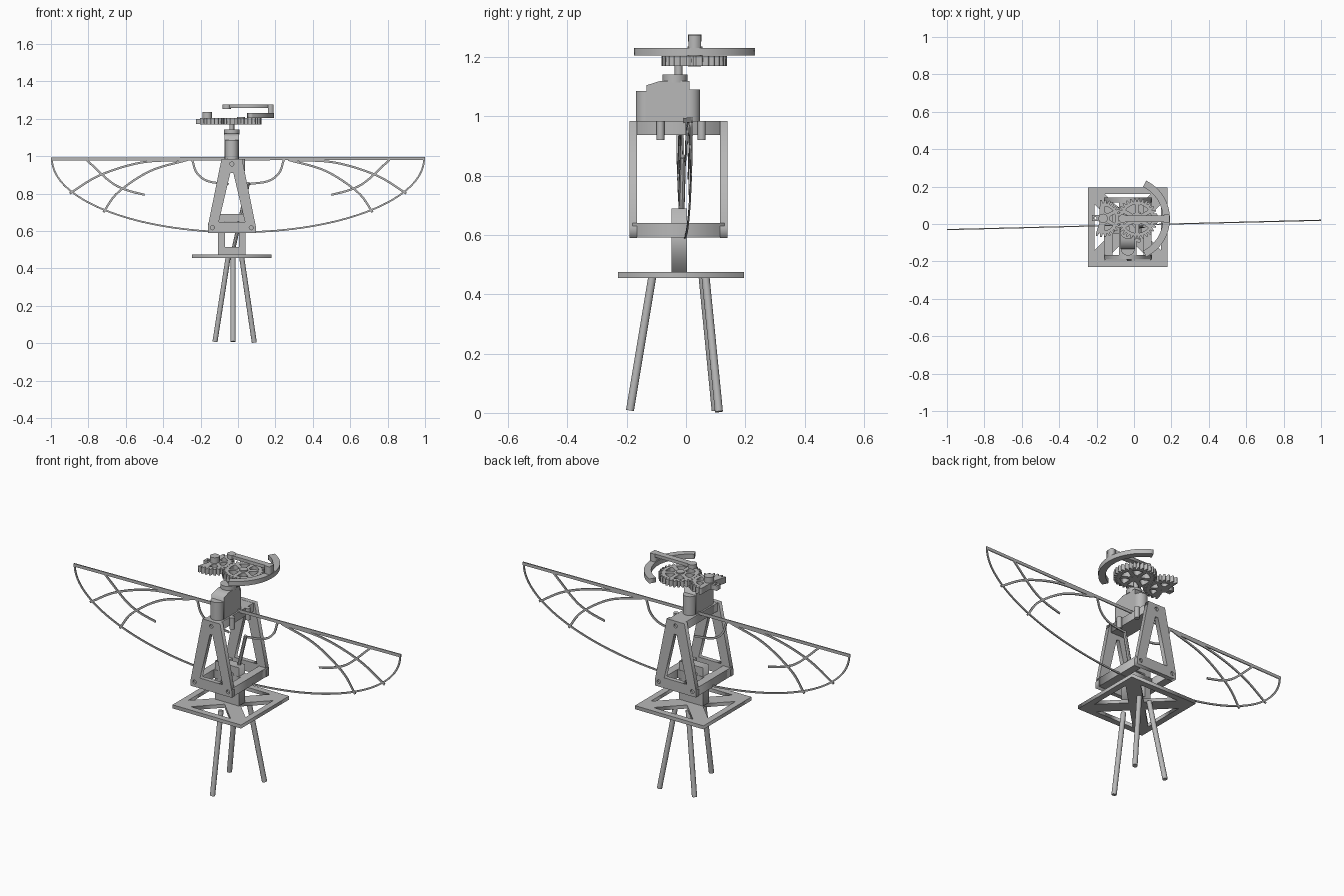
import bpy, math
from mathutils import Matrix, Vector

cube = bpy.data.objects.get("Cube")
if cube:
    bpy.data.objects.remove(cube)

mat = bpy.data.materials.new("plain grey")
mat.use_nodes = True
GREY = (0.48, 0.48, 0.48, 1)
mat.diffuse_color = GREY
mat.node_tree.nodes["Principled BSDF"].inputs["Base Color"].default_value = GREY

CX, CY = -0.033, -0.025          # axis of the stand
XZ = Matrix.Rotation(math.pi / 2, 4, 'X')
YZ = Matrix(((0, 0, 1, 0), (1, 0, 0, 0), (0, 1, 0, 0), (0, 0, 0, 1)))


def slab(name, loops, thick, matrix):
    """Flat plate from closed 2D outlines; inner outlines become holes."""
    cu = bpy.data.curves.new(name, 'CURVE')
    cu.dimensions, cu.fill_mode, cu.extrude = '2D', 'BOTH', thick / 2
    for pts in loops:
        sp = cu.splines.new('POLY')
        sp.points.add(len(pts) - 1)
        for p, (a, b) in zip(sp.points, pts):
            p.co = (a, b, 0, 1)
        sp.use_cyclic_u = True
    tmp = bpy.data.objects.new(name + "_outline", cu)
    bpy.context.collection.objects.link(tmp)
    dg = bpy.context.evaluated_depsgraph_get()
    me = bpy.data.meshes.new_from_object(tmp.evaluated_get(dg))
    bpy.data.objects.remove(tmp)
    me.materials.clear()
    me.materials.append(mat)
    me.transform(matrix)
    ob = bpy.data.objects.new(name, me)
    bpy.context.collection.objects.link(ob)
    return ob


def box(name, x0, x1, y0, y1, z0, z1):
    return slab(name, [[(x0, y0), (x1, y0), (x1, y1), (x0, y1)]], z1 - z0,
                Matrix.Translation((0, 0, (z0 + z1) / 2)))


def rod(name, a, b, r, sides=20):
    a, b = Vector(a), Vector(b)
    bpy.ops.mesh.primitive_cylinder_add(
        vertices=sides, radius=r, depth=(b - a).length, location=(a + b) / 2,
        rotation=(b - a).to_track_quat('Z', 'Y').to_euler())
    ob = bpy.context.object
    ob.name = name
    ob.data.materials.append(mat)
    bpy.ops.object.shade_smooth_by_angle()
    return ob


def ring(cx, cy, r, n=16):
    return [(cx + r * math.cos(2 * math.pi * i / n), cy + r * math.sin(2 * math.pi * i / n))
            for i in range(n)]


def polar(r, deg):
    return r * math.cos(math.radians(deg)), r * math.sin(math.radians(deg))


# Three splayed legs
for side, top, foot in (("front", (-0.026, -0.114, 0.458), (-0.026, -0.189, 0.008)),
                        ("back_right", (-0.053, 0.056, 0.458), (-0.123, 0.1, 0.008)),
                        ("back_left", (0.02, 0.066, 0.458), (0.087, 0.111, 0.004))):
    rod(side + "_leg", foot, top, 0.0135)

# Square base plate with four triangular windows
h, edge, gap = 0.213, 0.178, 0.055
tri = [(-edge + gap, edge), (edge - gap, edge), (0, gap)]
holes = []
for k in range(4):
    c, s = round(math.cos(k * math.pi / 2)), round(math.sin(k * math.pi / 2))
    holes.append([(c * x - s * y, s * x + c * y) for x, y in tri])
slab("base_plate", [[(-h, -h), (h, -h), (h, h), (-h, h)]] + holes, 0.02,
     Matrix.Translation((CX, -0.017, 0.465)))

# Open pedestal frame between base plate and tower
slab("pedestal", [[(-0.108, 0.475), (0.04, 0.475), (0.04, 0.69), (-0.108, 0.69)],
                  [(-0.07, 0.515), (0.005, 0.515), (0.005, 0.65), (-0.07, 0.65)]],
     0.053, Matrix.Translation((0, -0.023, 0)) @ XZ)

# Two A-shaped end plates with bolt holes
for name, y in (("front_a_plate", -0.178), ("back_a_plate", 0.128)):
    outer = [(-0.128, 0.59), (0.128, 0.59), (0.128, 0.625), (0.055, 0.985), (-0.055, 0.985), (-0.128, 0.625)]
    loops = [outer, [(-0.07, 0.648), (0.07, 0.648), (0.008, 0.91), (-0.008, 0.91)]]
    loops += [ring(x, z, 0.011) for x, z in ((-0.104, 0.617), (0.104, 0.617), (0, 0.958))]
    slab(name, loops, 0.025, Matrix.Translation((CX, y, 0)) @ XZ)

# Rails joining the end plates
for name, x0, x1, z0, z1 in (("right_rail", -0.16, -0.115, 0.591, 0.64),
                             ("left_rail", 0.05, 0.094, 0.591, 0.64),
                             ("top_rail", -0.08, 0.014, 0.937, 0.984)):
    box(name, x0, x1, -0.18, 0.13, z0, z1)
box("cross_rail", -0.115, 0.05, -0.05, 0.005, 0.592, 0.64)

# Wing frame: leading bar, elliptic rim and curved ribs
WING = Matrix.Translation((0, -0.005, 0)) @ Matrix.Rotation(0.025, 4, 'Z') @ XZ


def strip(name, pts, width):
    left, right = [], []
    for i, p in enumerate(pts):
        a, b = Vector(pts[max(i - 1, 0)]), Vector(pts[min(i + 1, len(pts) - 1)])
        d = (b - a).normalized() * width / 2
        left.append((p[0] - d.y, p[1] + d.x))
        right.append((p[0] + d.y, p[1] - d.x))
    slab(name, [left + right[::-1]], 0.006, WING)


def smooth(p, n=8):
    q = [Vector(v) for v in p]
    q = [2 * q[0] - q[1]] + q + [2 * q[-1] - q[-2]]
    out = []
    for i in range(1, len(q) - 2):
        a, b, c, d = q[i - 1:i + 3]
        for k in range(n):
            t = k / n
            out.append(tuple(0.5 * (2 * b + (c - a) * t + (2 * a - 5 * b + 4 * c - d) * t * t
                                    + (3 * b - a - 3 * c + d) * t ** 3)))
    return out + [tuple(q[-2])]


strip("wing_bar", [(-1, 0.984), (1, 0.988)], 0.017)
strip("wing_rim", [(-0.995 * math.cos(math.pi * i / 64), 0.985 - 0.392 * math.sin(math.pi * i / 64))
                   for i in range(65)], 0.009)
ribs = {"tip_rib": [(0.81, 0.98), (0.685, 0.865), (0.6, 0.82), (0.5, 0.793)],
        "outer_rib": [(0.9, 0.80), (0.74, 0.897), (0.52, 0.965), (0.28, 0.98)],
        "middle_rib": [(0.72, 0.70), (0.64, 0.807), (0.47, 0.92), (0.27, 0.98)],
        "inner_rib": [(0.245, 0.98), (0.22, 0.91), (0.16, 0.866), (0.05, 0.85)]}
for name, pts in ribs.items():
    for side, s in (("left_", 1), ("right_", -1)):
        strip(side + name, smooth([(s * x, z) for x, z in pts]), 0.011)
rod("push_rod", (0.055, -0.01, 0.86), (-0.025, -0.02, 0.5), 0.01, 8)

# Gearbox with chamfered front, round motors and pegs
slab("gearbox", [[(-0.133, 0.98), (0.012, 0.98), (0.012, 1.12), (-0.085, 1.12), (-0.133, 1.105)]],
     0.076, Matrix.Translation((CX, 0, 0)) @ YZ)
rod("front_motor", (CX, -0.133, 0.98), (CX, -0.133, 1.085), 0.036, 28)
rod("back_motor", (CX, 0.012, 0.94), (CX, 0.012, 1.09), 0.036, 28)
for name, y in (("front_peg", -0.086), ("back_peg", 0.053)):
    rod(name, (0.025, y, 0.92), (0.025, y, 0.985), 0.0135)
rod("gearbox_collar", (CX, -0.037, 1.115), (CX, -0.037, 1.142), 0.042, 28)
rod("drive_shaft", (CX, CY, 1.14), (CX, CY, 1.185), 0.013)


# Spoked gears: a full wheel and a half wheel
def gear(name, x, y, r, teeth, half=False):
    step = 360 / teeth
    keep = range(-teeth // 4 - 1, teeth // 4 + 2) if half else range(teeth)
    rim = []
    for i in keep:
        for rad, f in ((r - 0.018, -0.4), (r, -0.18), (r, 0.18), (r - 0.018, 0.4)):
            rim.append(polar(rad, (i + f) * step))
    if half:
        rim += [polar(0.03, a) for a in (130, 155, 180, 205, 230)]
    loops = [rim, ring(0, 0, 0.01)]
    angles = (-60, 0, 60) if half else range(0, 360, 60)
    for a in angles:
        outer = [polar(r - 0.034, a + d) for d in (-22, -11, 0, 11, 22)]
        loops.append(outer + [polar(0.034, a + d) for d in (12, -12)])
    slab(name, loops, 0.034, Matrix.Translation((x, y, 1.186)))


gear("main_gear", 0.016, 0.028, 0.111, 30)
gear("half_gear", -0.165, 0.03, 0.1, 26, True)
rod("half_gear_hub", (-0.165, 0.03, 1.17), (-0.165, 0.03, 1.235), 0.025)
rod("main_gear_hub", (0.016, 0.028, 1.168), (0.016, 0.028, 1.21), 0.022)
slab("half_gear_lug", [[(-0.225, 0.015), (-0.185, 0.015), (-0.185, 0.048), (-0.225, 0.048)],
                       ring(-0.208, 0.031, 0.007)], 0.028, Matrix.Translation((0, 0, 1.185)))

# Curved segment carried by a cranked arm
arc = [polar(0.227, a) for a in range(-64, 65, 4)] + [polar(0.19, a) for a in range(64, -65, -4)]
slab("curved_segment", [arc], 0.026, Matrix.Translation((-0.035, 0.028, 1.218)))
box("arm_post", 0.16, 0.19, 0.008, 0.05, 1.225, 1.275)
box("swing_arm", -0.07, 0.19, 0.012, 0.046, 1.257, 1.275)
rod("arm_pivot", (-0.06, 0.029, 1.252), (-0.06, 0.029, 1.276), 0.023)
